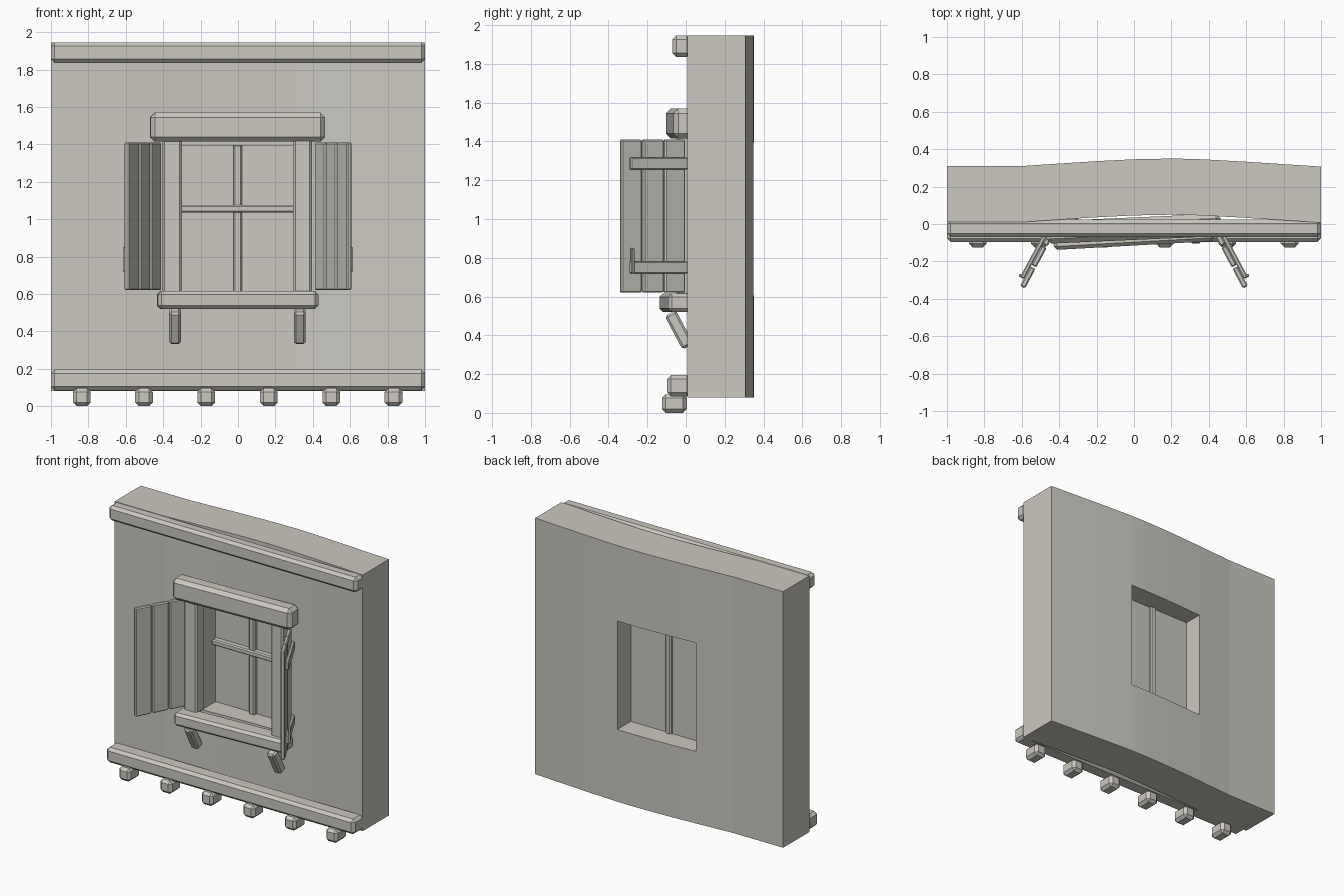
import bpy, bmesh, math
from mathutils import Matrix, Vector

if "Cube" in bpy.data.objects:
    bpy.data.objects.remove(bpy.data.objects["Cube"])

stone = bpy.data.materials.new("warm_grey")
stone.diffuse_color = (0.60, 0.58, 0.53, 1)
stone.use_nodes = True
stone.node_tree.nodes["Principled BSDF"].inputs["Base Color"].default_value = stone.diffuse_color


def finish(name, bm):
    bmesh.ops.recalc_face_normals(bm, faces=bm.faces[:])
    me = bpy.data.meshes.new(name)
    bm.to_mesh(me)
    bm.free()
    me.materials.append(stone)
    ob = bpy.data.objects.new(name, me)
    bpy.context.collection.objects.link(ob)
    return ob


def box(name, center, size, bevel=0.0, rot_z=0.0, rot_x=0.0):
    """Chamfered block, sized first, then turned about its own centre."""
    bm = bmesh.new()
    bmesh.ops.create_cube(bm, size=1, matrix=Matrix.Diagonal((*size, 1)))
    if bevel:
        bmesh.ops.bevel(bm, geom=bm.edges[:], offset=bevel, segments=1,
                        affect='EDGES', clamp_overlap=True)
    turn = Matrix.Rotation(math.radians(rot_z), 4, 'Z') @ Matrix.Rotation(math.radians(rot_x), 4, 'X')
    bm.transform(Matrix.Translation(center) @ turn)
    return finish(name, bm)


def span(name, x, y, z, bevel=0.0):
    """Block given by its extents on each axis."""
    lo, hi = Vector((x[0], y[0], z[0])), Vector((x[1], y[1], z[1]))
    return box(name, (lo + hi) / 2, hi - lo, bevel)


# Wall: gently bowed slab with a rectangular window opening
bow = [(-1, .01), (-.6, .01), (-.4, .023), (-.31, .029), (-.2, .036), (0, .046),
       (.2, .05), (.31, .048), (.4, .044), (.6, .033), (1, .007)]
levels = [0.08, 0.605, 1.395, 1.945]
bm = bmesh.new()
grid = [[[bm.verts.new((x, y + d, z)) for z in levels] for x, y in bow] for d in (0, .3)]
front, back = grid
last = len(bow) - 1


def bridge(a, b):
    """Face joining two front grid points to the matching back points."""
    (i, j), (k, m) = a, b
    bm.faces.new((front[i][j], front[k][m], back[k][m], back[i][j]))


for i in range(last):
    opening = -.31 <= bow[i][0] and bow[i + 1][0] <= .31
    for j in range(3):
        if opening and j == 1:
            continue
        for g in grid:
            bm.faces.new((g[i][j], g[i + 1][j], g[i + 1][j + 1], g[i][j + 1]))
    for j in ((0, 1, 2, 3) if opening else (0, 3)):
        bridge((i, j), (i + 1, j))
for j in range(3):
    for i in (0, last):
        bridge((i, j), (i, j + 1))
for i, (x, _) in enumerate(bow):
    if abs(x) == .31:
        bridge((i, 1), (i, 2))
finish("wall", bm)

# Horizontal beams and the joist ends below
span("top_beam", (-1, 1), (-.07, .024), (1.835, 1.945), .02)
span("bottom_beam", (-1, 1), (-.097, .024), (.085, .195), .02)
for k, x in enumerate((-.835, -.503, -.17, .165, .498, .832)):
    box(f"joist_end_{k + 1}", (x, -.06, .048), (.095, .13, .096), .02)

# Window surround
box("lintel", (-.003, -.025, 1.492), (.935, .12, .155), .025, rot_z=2.5)
box("sill", (-.002, -.05, .568), (.86, .13, .095), .018, rot_z=3.2)
span("window_post_left", (-.405, -.30), (-.05, .05), (.60, 1.43), .012)
span("window_post_right", (.295, .395), (-.05, .05), (.60, 1.43), .012)

# Pane with crossing bars
span("window_pane", (-.315, .315), (.185, .192), (.60, 1.40))
span("vertical_bar", (-.024, .022), (.155, .21), (.60, 1.40), .008)
span("horizontal_bar", (-.312, .312), (.14, .191), (1.035, 1.075), .008)

# Diagonal brackets under the sill
for side, x in (("left", -.337), ("right", .33)):
    box(f"bracket_{side}", (x, -.035, .428), (.062, .065, .195), .012, rot_x=28)

# Open shutters: three planks, two battens and a latch on each side
for side, s in (("left", -1), ("right", 1)):
    angle = -62 if s > 0 else 242
    frame = Matrix.Translation((s * .42, -.007, 0)) @ Matrix.Rotation(math.radians(angle), 4, 'Z')

    def shutter_part(name, along, out, z, size, bevel):
        box(f"{name}_{side}", frame @ Vector((along, s * out, z)), size, bevel, rot_z=angle)

    for k in range(3):
        shutter_part(f"shutter_plank_{k + 1}", .061 + k * .127, 0, 1.015, (.119, .03, .79), .007)
    for name, z in (("lower", .75), ("upper", 1.286)):
        shutter_part(f"shutter_batten_{name}", .165, .025, z, (.335, .024, .062), .006)
    shutter_part("shutter_latch", .325, .038, .785, (.016, .018, .13), .004)
